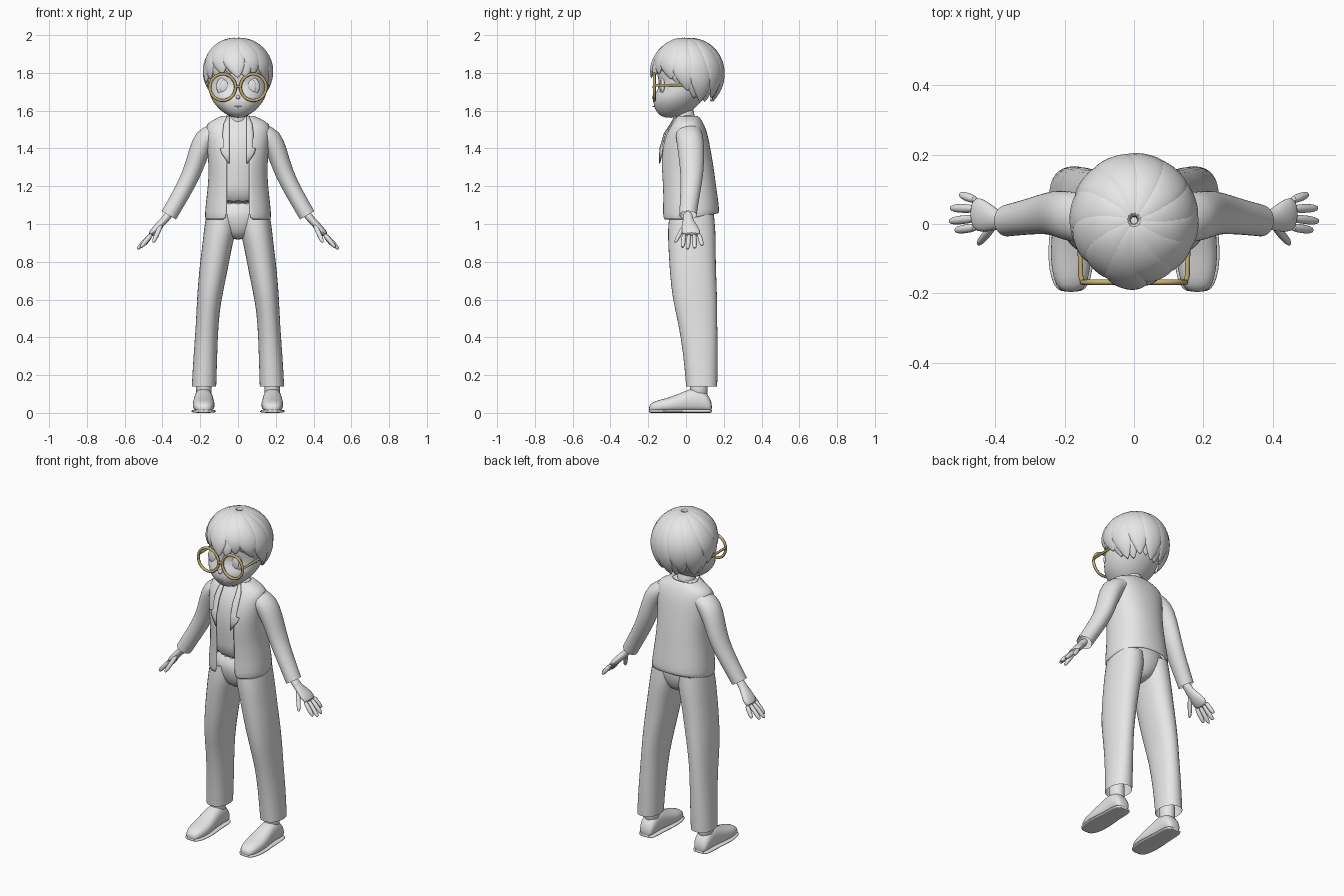
import bpy, bmesh, math
from mathutils import Vector
from math import sin, cos, pi, asin, radians

if "Cube" in bpy.data.objects:
    bpy.data.objects.remove(bpy.data.objects["Cube"])

X, Y, Z = Vector((1, 0, 0)), Vector((0, 1, 0)), Vector((0, 0, 1))


def material(name, rgb):
    m = bpy.data.materials.new(name)
    m.use_nodes = True
    m.diffuse_color = (*rgb, 1)
    m.node_tree.nodes["Principled BSDF"].inputs["Base Color"].default_value = (*rgb, 1)
    return m


GREY = material("plain_grey", (0.8, 0.8, 0.8))
GOLD = material("gold_frame", (0.55, 0.43, 0.17))


def make(name, verts, faces, mat=GREY, levels=1, thick=0.0):
    me = bpy.data.meshes.new(name)
    me.from_pydata([tuple(v) for v in verts], [], faces)
    bm = bmesh.new()
    bm.from_mesh(me)
    bmesh.ops.recalc_face_normals(bm, faces=bm.faces)
    bm.to_mesh(me)
    bm.free()
    me.shade_smooth()
    me.set_sharp_from_angle(angle=radians(60))
    me.materials.append(mat)
    ob = bpy.data.objects.new(name, me)
    bpy.context.collection.objects.link(ob)
    if thick:
        mod = ob.modifiers.new("thickness", "SOLIDIFY")
        mod.thickness, mod.offset = thick, -1
    if levels:
        mod = ob.modifiers.new("smooth", "SUBSURF")
        mod.levels = mod.render_levels = levels
    return ob


def power(v, e):
    return math.copysign(abs(v) ** e, v)


def loft(name, rings, side=X, tangent=None, n=16, e=1.0, caps=True, floor=None, mat=GREY, levels=1):
    """Skin rings (x, y, z, half width along side, half width across)."""
    cs = [Vector(r[:3]) for r in rings]
    verts, faces = [], []
    for i, r in enumerate(rings):
        t = tangent or (cs[min(i + 1, len(cs) - 1)] - cs[max(i - 1, 0)]).normalized()
        s = side[i] if isinstance(side, list) else side
        v = t.cross(s).normalized()
        for k in range(n):
            a = 2 * pi * k / n
            p = cs[i] + s * r[3] * power(cos(a), e) + v * r[4] * power(sin(a), e)
            if floor is not None:
                p.z = max(p.z, floor)
            verts.append(p)
    for i in range(len(rings) - 1):
        for k in range(n):
            j = (k + 1) % n
            faces.append((i * n + k, i * n + j, i * n + n + j, i * n + n + k))
    if caps:
        faces += [tuple(range(n)), tuple(range(len(verts) - n, len(verts)))]
    return make(name, verts, faces, mat, levels)


def grid(name, rows, **kw):
    """Open sheet from equal rows of points."""
    w = len(rows[0])
    faces = [(i * w + k, i * w + k + 1, i * w + w + k + 1, i * w + w + k)
             for i in range(len(rows) - 1) for k in range(w - 1)]
    return make(name, [p for r in rows for p in r], faces, **kw)


def ball(name, loc, size):
    x, y, z = loc
    rings = [(x, y, z - size[2] * cos(pi * i / 8), max(size[0] * sin(pi * i / 8), .001),
              max(size[1] * sin(pi * i / 8), .001)) for i in range(9)]
    return loft(name, rings, tangent=Z)


# Torso outline: height, half width, front y, back y
TORSO = [(1.02, .178, -.132, .178), (1.10, .173, -.13, .175), (1.2, .16, -.13, .16),
         (1.3, .155, -.14, .148), (1.4, .165, -.136, .13), (1.48, .172, -.112, .115),
         (1.53, .172, -.078, .095), (1.555, .125, -.062, .08), (1.578, .075, -.06, .06)]


def torso_at(z):
    for a, b in zip(TORSO, TORSO[1:]):
        if z <= b[0]:
            f = (z - a[0]) / (b[0] - a[0])
            return [p + (q - p) * f for p, q in zip(a, b)]
    return TORSO[-1]


# Open jacket, with the hem rising at the back
rows = []
for z, w, f, b in TORSO:
    gap = asin(.047 / w) + .02
    cy, d = (f + b) / 2, (b - f) / 2
    row = []
    for k in range(25):
        a = -pi / 2 + gap + (2 * pi - 2 * gap) * k / 24
        y = cy + d * power(sin(a), .87)
        lift = max(0, y) * .2 if z < 1.05 else 0
        row.append((w * power(cos(a), .87), y, z + lift))
    rows.append(row)
grid("jacket", rows, thick=.012)

# Lapels lying on the jacket front
for s in (1, -1):
    rows = []
    for z, wide in ((1.32, .004), (1.37, .04), (1.40, .05), (1.405, .032), (1.48, .036), (1.53, .03), (1.572, .012)):
        _, w, f, b = torso_at(z)
        row = []
        for k in range(4):
            x = .046 + wide * k / 3
            c = min(1, x / w) ** (1 / .87)
            y = (f + b) / 2 - (b - f) / 2 * (1 - c * c) ** .435
            row.append((s * x, y - .008, z))
        rows.append(row)
    grid("lapel", rows, levels=0, thick=.006)

# Shirt and neck
loft("shirt", [(0, (f + b) / 2, max(z, 1.09), w - .016, (b - f) / 2 - .014) for z, w, f, b in TORSO[1:]],
     tangent=Z, e=.87)
loft("neck", [(0, .0, 1.5, .06, .06), (0, -.005, 1.56, .052, .052), (0, -.01, 1.64, .05, .05)], tangent=Z)

# Trousers
loft("trouser_seat", [(0, .03, .915, .03, .07), (0, .03, .96, .11, .105), (0, .03, 1.03, .17, .126),
                      (0, .03, 1.13, .155, .12)], tangent=Z)
LEG = [(.18, .083, .14, .066, .084), (.173, .078, .3, .064, .092), (.163, .062, .48, .06, .105),
       (.153, .047, .6, .066, .121), (.131, .036, .75, .077, .125), (.108, .031, .9, .081, .128),
       (.094, .03, .97, .088, .129), (.088, .03, 1.05, .082, .12)]
SHOE = [(-.197, .035, .022), (-.18, .058, .044), (-.13, .072, .058), (-.07, .088, .06), (-.01, .115, .054),
        (.04, .135, .05), (.09, .125, .05), (.122, .09, .044), (.138, .05, .03)]
ARM = [(.12, .015, 1.485, .07, .05), (.175, .02, 1.455, .075, .066), (.212, .028, 1.37, .07, .054),
       (.244, .033, 1.265, .062, .05), (.30, .022, 1.16, .053, .046), (.366, .01, 1.046, .047, .045)]
PALM = [(.355, .01, 1.065, .028, .024), (.388, .01, 1.022, .027, .021), (.41, .017, 1.0, .038, .021),
        (.44, .026, .967, .052, .021), (.468, .03, .938, .05, .017)]
FINGERS = [((.458, .07, .945), (.502, .085, .885)), ((.462, .044, .942), (.53, .046, .87)),
           ((.462, .016, .942), (.533, .008, .866)), ((.458, -.01, .945), (.516, -.018, .875)),
           ((.405, -.005, 1.0), (.45, -.058, .9))]

for s, tag in ((1, "left"), (-1, "right")):
    def flip(rings):
        return [(s * r[0], *r[1:]) for r in rings]
    loft(tag + "_trouser_leg", flip(LEG), tangent=Z, e=.9, caps=False)
    # Shoe, sole and ankle
    loft(tag + "_shoe", flip([(.182, y, top / 2, w, top / 2) for y, top, w in SHOE]),
         tangent=Y, e=.85, floor=.012)
    loft(tag + "_sole", flip([(.182, y, .009, w + .007, .009) for y, _, w in SHOE]), tangent=Y, e=.6)
    loft(tag + "_ankle", flip([(.181, .068, z, .042, .048) for z in (.07, .13, .22)]), tangent=Z)
    # Sleeve and hand
    loft(tag + "_sleeve", flip(ARM), side=Y, caps=False)
    loft(tag + "_palm", flip(PALM), side=Y, n=12)
    for a, b in FINGERS:
        a, b = Vector(a), Vector(b)
        rings = [(*a.lerp(b, t), r, r) for t, r in ((-.1, .013), (.5, .0145), (.85, .0125), (1, .006))]
        loft(tag + "_finger", flip(rings), side=Y, n=8)
    # Eye with raised iris
    ball(tag + "_eye", (s * .075, -.122, 1.728), (.042, .015, .05))
    ball(tag + "_iris", (s * .073, -.133, 1.728), (.025, .008, .036))

# Head: height, half width, front y, back y
HEAD = [(1.562, .02, -.11, -.05), (1.575, .055, -.14, -.01), (1.60, .093, -.162, .035), (1.64, .13, -.176, .075),
        (1.68, .15, -.17, .105), (1.72, .157, -.145, .125), (1.76, .16, -.145, .14), (1.81, .163, -.16, .155),
        (1.87, .15, -.145, .15), (1.93, .11, -.1, .11), (1.965, .05, -.04, .06)]
loft("head", [(0, (f + b) / 2, z, w, (b - f) / 2) for z, w, f, b in HEAD], tangent=Z, e=.95, n=24)
ball("nose", (0, -.168, 1.672), (.012, .014, .012))
ball("mouth", (0, -.172, 1.622), (.022, .006, .004))


# Hair locks fanning out from the crown
def scalp(az, s, k):
    if s < 1:
        r, z = sin(s * pi / 2), 1.8 + .178 * k * cos(s * pi / 2)
    else:
        d = (s - 1) * .28
        r, z = 1 - .25 * (d / .15) ** 2, 1.8 - d
    return Vector((.168 * k * r * cos(az), .01 + .176 * k * r * sin(az), z))


def lock(az, reach, k, wide, flick=0):
    rings, sides = [], []
    for i in range(9):
        t = i / 8
        a = az + .45 * (t - 1)
        p = scalp(a, .03 + (reach - .03) * t, k)
        p += Vector((cos(a), sin(a), 0)) * flick * t ** 4
        body = (.3 + .7 * sin(min(t / .65, 1) * pi / 2)) * (1 if t < .65 else max(.05, 1 - ((t - .65) / .35) ** 2))
        rings.append((*p, wide * body, .024 * body ** .7))
        sides.append(Vector((-sin(a), cos(a), 0)))
    loft("hair_lock", rings, side=sides, n=10)


COUNT = 12
for layer, (k, wide) in enumerate(((1.0, .068), (.95, .062))):
    for i in range(COUNT):
        az = 2 * pi * (i + layer / 2) / COUNT
        back = min(1, max(0, (.55 + sin(az)) / .8))
        lock(az, 1.06 + .46 * back + (.04 if i % 2 else -.03), k, wide,
             flick=.02 if back < .5 and i % 3 == 0 else 0)


# Round glasses
def tube(name, pts, r, closed=False):
    cu = bpy.data.curves.new(name, "CURVE")
    cu.dimensions, cu.bevel_depth, cu.bevel_resolution, cu.use_fill_caps = "3D", r, 2, True
    sp = cu.splines.new("POLY")
    sp.points.add(len(pts) - 1)
    for q, p in zip(sp.points, pts):
        q.co = (*p, 1)
    sp.use_cyclic_u = closed
    cu.materials.append(GOLD)
    bpy.context.collection.objects.link(bpy.data.objects.new(name, cu))


for s in (1, -1):
    tube("glasses_rim", [(s * .081 + .068 * cos(pi * k / 18), -.168, 1.724 + .07 * sin(pi * k / 18))
                         for k in range(36)], .008, True)
    tube("glasses_temple", [(s * .148, -.168, 1.735), (s * .154, -.15, 1.735), (s * .158, .01, 1.735)], .007)
tube("glasses_bridge", [(.016 * k / 3, -.17, 1.728 - .006 * (k / 3) ** 2) for k in range(-3, 4)], .007)
